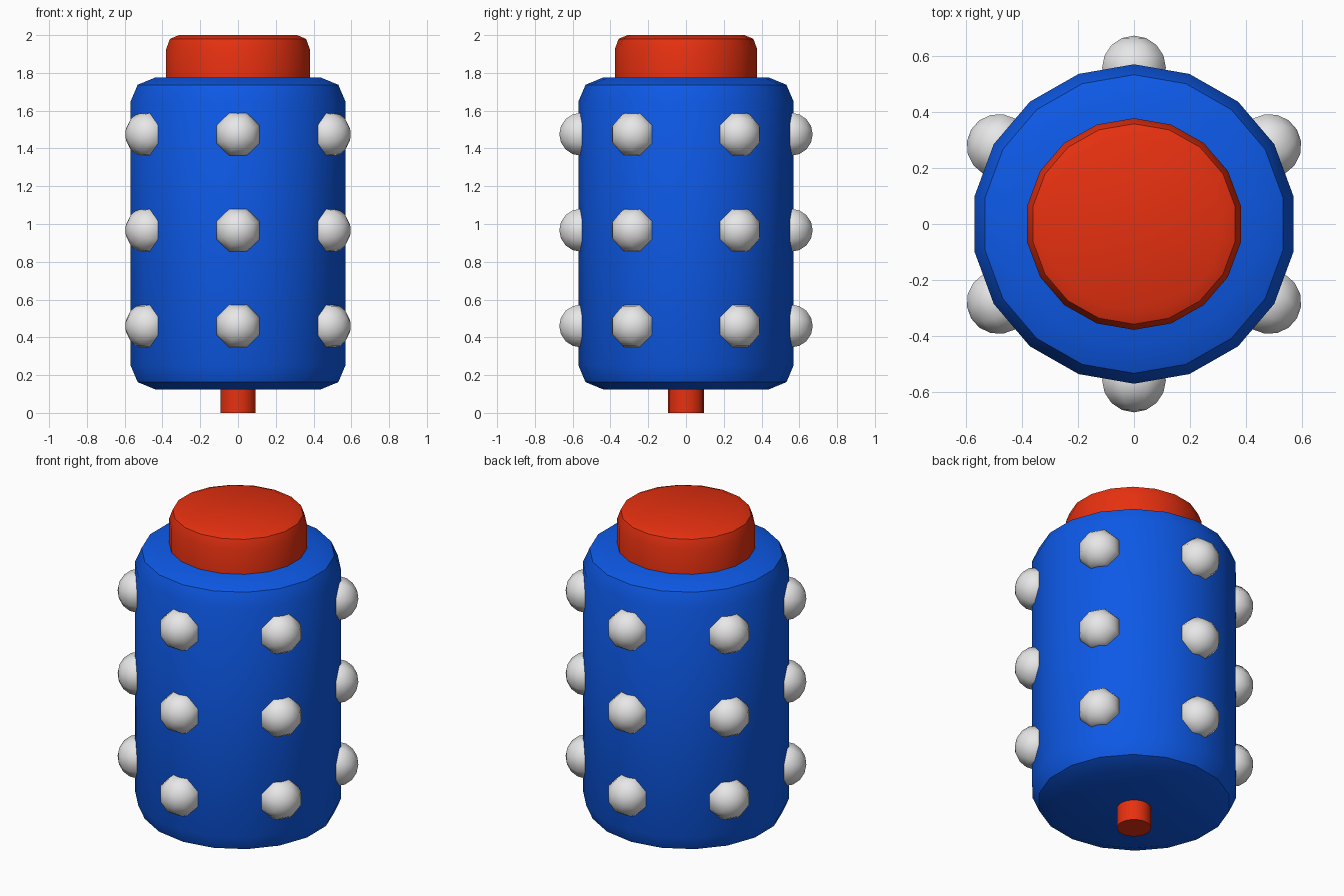
import bpy
import bmesh
import math
from mathutils import Matrix

default = bpy.data.objects.get("Cube")
if default:
    bpy.data.objects.remove(default, do_unlink=True)


def material(name, rgb):
    mat = bpy.data.materials.new(name)
    mat.use_nodes = True
    mat.diffuse_color = (*rgb, 1)
    mat.node_tree.nodes["Principled BSDF"].inputs["Base Color"].default_value = (*rgb, 1)
    return mat


BLUE = material("blue", (0.004, 0.1, 0.8))
RED = material("red", (0.8, 0.03, 0.005))
GREY = material("light grey", (0.8, 0.8, 0.8))


def finish(name, bm, mat, angle):
    """Turn a bmesh into a smooth-shaded object."""
    bmesh.ops.recalc_face_normals(bm, faces=bm.faces)
    mesh = bpy.data.meshes.new(name)
    bm.to_mesh(mesh)
    bm.free()
    mesh.materials.append(mat)
    obj = bpy.data.objects.new(name, mesh)
    bpy.context.collection.objects.link(obj)
    bpy.ops.object.select_all(action='DESELECT')
    obj.select_set(True)
    bpy.context.view_layer.objects.active = obj
    bpy.ops.object.shade_smooth_by_angle(angle=math.radians(angle))
    return obj


def lathe(name, profile, mat, sides=18, x_scale=1.0):
    """Stack rings of (radius, z) with flat ends; one corner points to +y."""
    bm = bmesh.new()
    rings = []
    for r, z in profile:
        ring = []
        for i in range(sides):
            a = math.pi / 2 + 2 * math.pi * i / sides
            ring.append(bm.verts.new((r * x_scale * math.cos(a), r * math.sin(a), z)))
        rings.append(ring)
    for low, high in zip(rings, rings[1:]):
        for i in range(sides):
            j = (i + 1) % sides
            bm.faces.new((low[i], low[j], high[j], high[i]))
    bm.faces.new(rings[0][::-1])
    bm.faces.new(rings[-1])
    return finish(name, bm, mat, 40)


# Main body with rounded rims
lathe("body", [(0.44, 0.125), (0.532, 0.163), (0.569, 0.25),
               (0.569, 1.65), (0.532, 1.737), (0.44, 1.775)], BLUE, x_scale=1.014)

# Lid and bottom pin
lathe("lid", [(0.377, 1.74), (0.377, 1.925), (0.357, 1.98), (0.31, 2.0)], RED, x_scale=1.025)
lathe("bottom_pin", [(0.095, 0.0), (0.095, 0.2)], RED)

# Round studs: three rows of six, each with its pole pointing outwards
for row, z in enumerate((0.46, 0.967, 1.475)):
    for k in range(6):
        bm = bmesh.new()
        bmesh.ops.create_uvsphere(bm, u_segments=8, v_segments=8, radius=0.115)
        place = (Matrix.Rotation(math.radians(30 + 60 * k), 4, 'Z')
                 @ Matrix.Translation((0.556, 0, z))
                 @ Matrix.Rotation(math.pi / 2, 4, 'Y')
                 @ Matrix.Rotation(math.pi / 8, 4, 'Z')
                 @ Matrix.Diagonal((1.07, 1.07, 1, 1)))
        bmesh.ops.transform(bm, matrix=place, verts=bm.verts)
        finish(f"stud_{row + 1}_{k + 1}", bm, GREY, 80)
